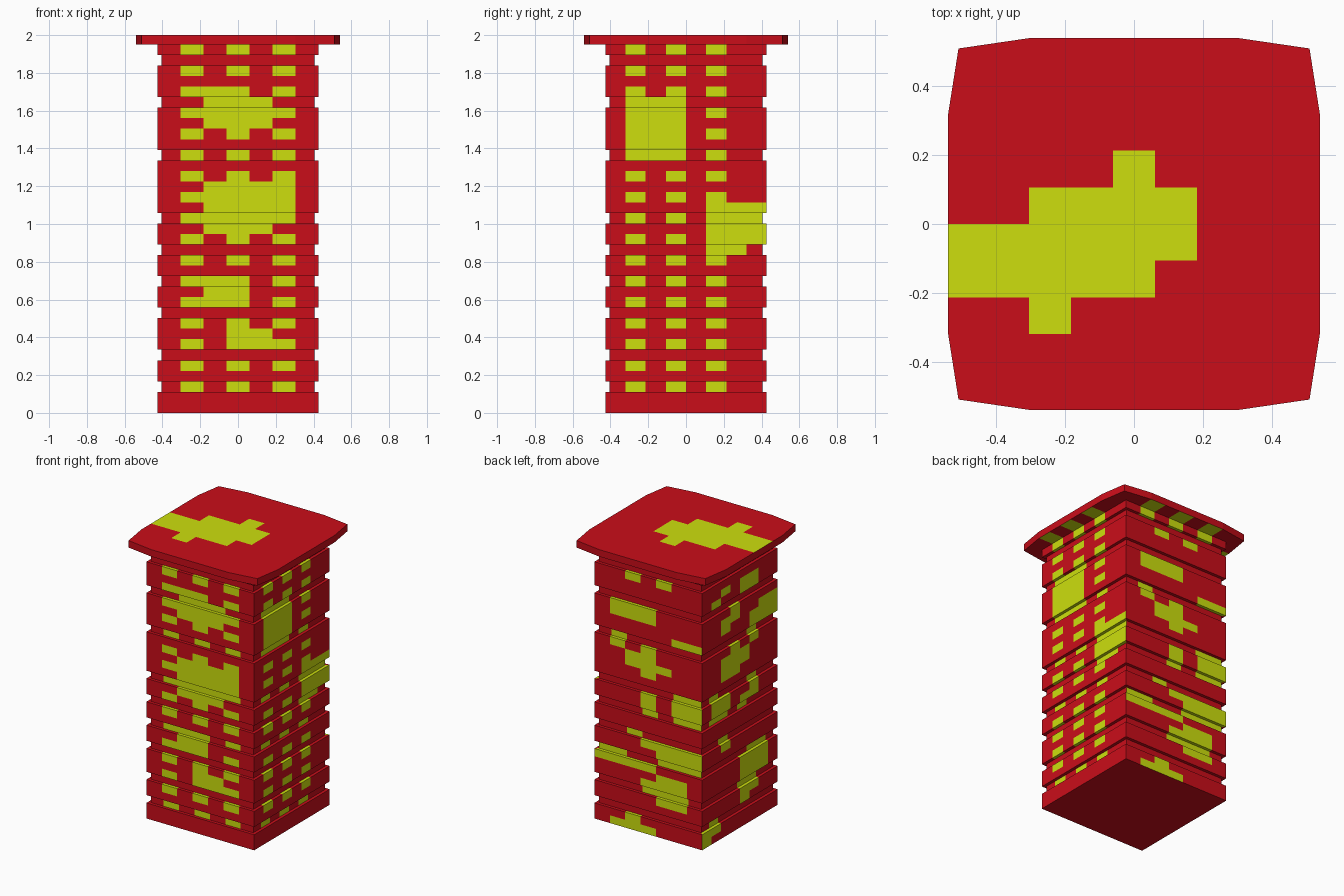
import bpy, bmesh

if "Cube" in bpy.data.objects:
    bpy.data.objects.remove(bpy.data.objects["Cube"])

# Grid: 7 columns on front/back, 8 on right/left, 35 storeys, plus a flared roof slab
ROWS, TOP, H = 35, 1.95, 1.95 / 35
WIDE, NARROW = 0.427, 0.405
GROOVES = {2, 5, 9, 12, 15, 18, 24, 29, 33}
NCOL = {"front": 7, "right": 8, "back": 7, "left": 8}


def material(name, rgb):
    m = bpy.data.materials.new(name)
    m.diffuse_color = (*rgb, 1)
    m.use_nodes = True
    m.node_tree.nodes["Principled BSDF"].inputs["Base Color"].default_value = m.diffuse_color
    return m


MATS = [material("red", (0.59, 0.004, 0.010)), material("yellow", (0.61, 0.74, 0.004))]

# Yellow cells per side: row -> columns, counted left to right seen from outside
windows = {r: "135" for r in range(2, ROWS, 2)}
PATTERN = {
    "front": {**windows, 30: "1235", 29: "234", 28: "12345", 27: "234", 21: "2345",
              20: "12345", 19: "2345", 18: "12345", 17: "234", 12: "1235", 11: "23",
              10: "1235", 7: "34", 6: "1345"},
    "right": {**windows, 29: "123", 28: "1235", 27: "123", 26: "1235", 25: "123",
              24: "1235", 19: "567", 18: "13567", 17: "567", 16: "13567", 15: "56"},
    "back": {0: "123", 1: "2", 4: "45", 5: "345", 6: "345", 7: "45", 8: "0123",
             9: "01456", 10: "456", 11: "3456", 12: "2", 15: "356", 16: "356",
             17: "356", 18: "56", 20: "3", 21: "234", 22: "23", 23: "13", 24: "1",
             25: "56", 27: "123", 28: "123", 32: "24", 34: "135"},
    "left": {0: "0", 1: "01", 2: "1", 3: "4", 4: "45", 5: "45", 6: "456", 7: "456",
             8: "456", 9: "56", 11: "2", 12: "2", 15: "124", 16: "1245", 17: "125",
             18: "15", 20: "23", 21: "234", 22: "234", 23: "35", 24: "5", 25: "567",
             26: "2567", 27: "2367", 28: "3", 30: "145", 31: "245", 34: "135"},
}
ROOF_PATCH = {1: "1", 2: "0123", 3: "01234", 4: "1234", 5: "3"}


def edges(n):
    return [-WIDE + 2 * WIDE * i / n for i in range(n + 1)]


def place(side, u, w, z):
    return {"front": (u, -w, z), "right": (w, u, z),
            "back": (-u, w, z), "left": (-w, -u, z)}[side]


def face(bm, pts, yellow=False):
    f = bm.faces.new([bm.verts.new(p) for p in pts])
    f.material_index = int(yellow)


def finish(bm, name):
    bmesh.ops.remove_doubles(bm, verts=bm.verts, dist=0.0005)
    me = bpy.data.meshes.new(name)
    bm.to_mesh(me)
    bm.free()
    for m in MATS:
        me.materials.append(m)
    bpy.context.collection.objects.link(bpy.data.objects.new(name, me))


def is_yellow(side, row, col):
    return str(col) in PATTERN[side].get(row, "")


def width(row):
    return NARROW if row in GROOVES else WIDE


# Tower walls: storey by storey, with ledges where the wall steps in or out
bm = bmesh.new()
for side, n in NCOL.items():
    ue = edges(n)

    def pt(k, w, z):
        return place(side, max(-w, min(w, ue[k])), w, z)

    for r in range(ROWS):
        w, z0, z1 = width(r), r * H, (r + 1) * H
        for c in range(n):
            face(bm, [pt(c, w, z0), pt(c + 1, w, z0), pt(c + 1, w, z1), pt(c, w, z1)],
                 is_yellow(side, r, c))
            below = width(r - 1) if r else w
            if below != w:
                outer = r if w > below else r - 1
                face(bm, [pt(c, below, z0), pt(c + 1, below, z0),
                          pt(c + 1, w, z0), pt(c, w, z0)], is_yellow(side, outer, c))

# Tower floor
xs, ys = edges(7), edges(8)
for i in range(7):
    for j in range(8):
        face(bm, [(xs[a], ys[b], 0) for a, b in
                  ((i, j), (i, j + 1), (i + 1, j + 1), (i + 1, j))])
finish(bm, "tower_body")

# Roof slab: flared rim with cut corners, checkered underside and patch on top
bm = bmesh.new()


def rim(side, k, z):
    n = NCOL[side]
    if k in (0, n):
        return place(side, -0.51 if k == 0 else 0.51, 0.51, z)
    return place(side, edges(n)[k], 0.54, z)


def roof_point(i, j):
    x, y = xs[i], ys[j]
    on_x, on_y = i in (0, 7), j in (0, 8)
    reach = 0.51 if on_x and on_y else 0.54
    if on_x:
        x = reach if i else -reach
    if on_y:
        y = reach if j else -reach
    return (x, y, 2.0)


for side, n in NCOL.items():
    ue = edges(n)
    for c in range(n):
        a, b = rim(side, c, TOP), rim(side, c + 1, TOP)
        face(bm, [place(side, ue[c], WIDE, TOP), place(side, ue[c + 1], WIDE, TOP), b, a],
             is_yellow(side, ROWS - 1, c))
        face(bm, [a, b, rim(side, c + 1, 2.0), rim(side, c, 2.0)])
for i in range(7):
    for j in range(8):
        face(bm, [roof_point(i, j), roof_point(i + 1, j),
                  roof_point(i + 1, j + 1), roof_point(i, j + 1)],
             str(i) in ROOF_PATCH.get(j, ""))
finish(bm, "roof_slab")
